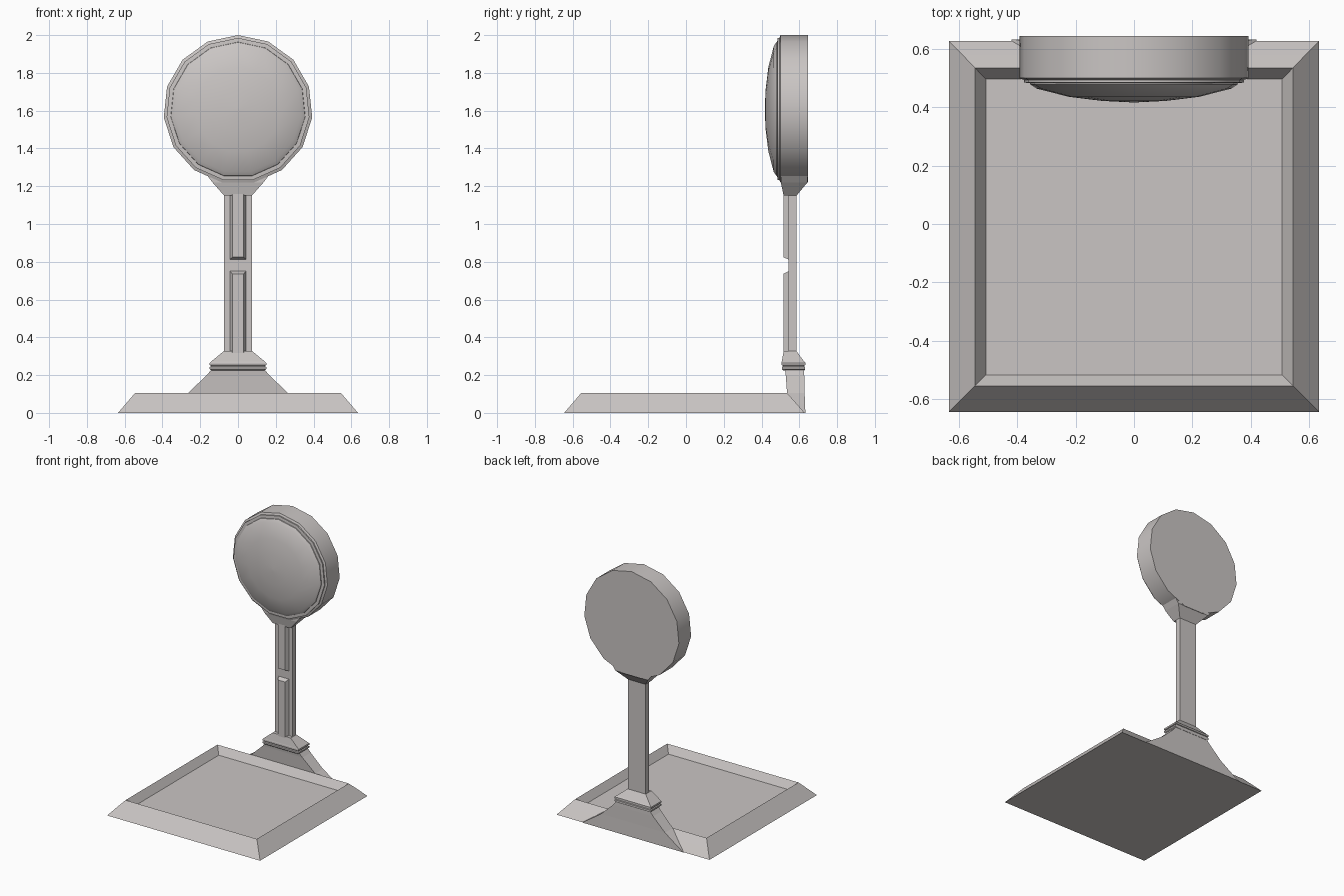
import bpy, bmesh, math

if "Cube" in bpy.data.objects:
    bpy.data.objects.remove(bpy.data.objects["Cube"])

grey = bpy.data.materials.new("warm grey")
grey.diffuse_color = (0.59, 0.56, 0.55, 1)
grey.use_nodes = True
grey.node_tree.nodes["Principled BSDF"].inputs["Base Color"].default_value = grey.diffuse_color


def finish(name, bm, smooth=False):
    bmesh.ops.recalc_face_normals(bm, faces=bm.faces)
    me = bpy.data.meshes.new(name)
    bm.to_mesh(me)
    bm.free()
    me.materials.append(grey)
    ob = bpy.data.objects.new(name, me)
    bpy.context.collection.objects.link(ob)
    if smooth:
        bpy.ops.object.select_all(action='DESELECT')
        ob.select_set(True)
        bpy.context.view_layer.objects.active = ob
        bpy.ops.object.shade_smooth_by_angle(angle=math.radians(35))
    return ob


def skin(bm, rings):
    """Join matching rings of verts and cap both ends."""
    for a, b in zip(rings, rings[1:]):
        n = len(a)
        for i in range(n):
            j = (i + 1) % n
            bm.faces.new((a[i], a[j], b[j], b[i]))
    bm.faces.new(rings[0])
    bm.faces.new(rings[-1])


def loft(name, sections):
    """Stack of rectangles: (z, half width, y front, y back)."""
    bm = bmesh.new()
    skin(bm, [[bm.verts.new(p) for p in
               ((-w, y0, z), (w, y0, z), (w, y1, z), (-w, y1, z))]
              for z, w, y0, y1 in sections])
    return finish(name, bm)


def lathe(name, profile, n=15, cz=1.605):
    """Spin (radius, y) about the y axis, first corner pointing up."""
    bm = bmesh.new()
    skin(bm, [[bm.verts.new((r * math.sin(math.tau * i / n), y,
                             cz + r * math.cos(math.tau * i / n)))
               for i in range(n)] for r, y in profile])
    return finish(name, bm, True)


# square tray with sloped rim and sunken floor
loft("base_tray", [(0, .635, -.645, .628), (.055, .588, -.598, .58),
                   (.105, .545, -.555, .535), (.05, .508, -.518, .497)])

# flared foot rising from the back edge
loft("foot", [(0, .42, .535, .632), (.05, .345, .535, .63),
              (.105, .265, .535, .628), (.2, .165, .528, .626),
              (.23, .14, .524, .625)])

# grooved collar tapering into the stem
loft("collar", [(.225, .14, .515, .627), (.232, .15, .507, .631),
                (.243, .15, .507, .631), (.246, .143, .513, .626),
                (.25, .143, .513, .626), (.253, .15, .505, .632),
                (.265, .15, .505, .632), (.272, .142, .507, .625),
                (.327, .075, .517, .585)])

# stem slab
loft("stem", [(.31, .073, .543, .585), (1.16, .073, .543, .585)])

# raised front strips with chamfered sides, split by a gap
for name, z0, z1, lo, hi in (("lower_strip", .31, .753, 0, .017),
                             ("upper_strip", .81, 1.17, .014, 0)):
    bm = bmesh.new()
    back = [(-.046, z0 - lo), (.046, z0 - lo), (.046, z1), (-.046, z1)]
    if lo:
        back = [(x, z0 if z == z0 - lo else z) for x, z in back]
    front = [(-.03, z0 + lo), (.03, z0 + lo), (.03, z1 - hi), (-.03, z1 - hi)]
    skin(bm, [[bm.verts.new((x, y, z)) for x, z in pts]
              for pts, y in ((back, .548), (front, .515))])
    finish(name, bm)

# flared neck under the disc
loft("neck", [(1.15, .073, .517, .585), (1.22, .135, .502, .643),
              (1.26, .165, .502, .643)])

# fifteen-sided drum with stepped bezel
lathe("disc_drum", [(.395, .645), (.395, .5), (.38, .494), (.38, .485),
                    (.362, .483)])

# shallow smooth dome on the front
lathe("dome", [(.36, .49), (.357, .478), (.335, .464), (.225, .436),
               (.11, .422), (.01, .417)])
